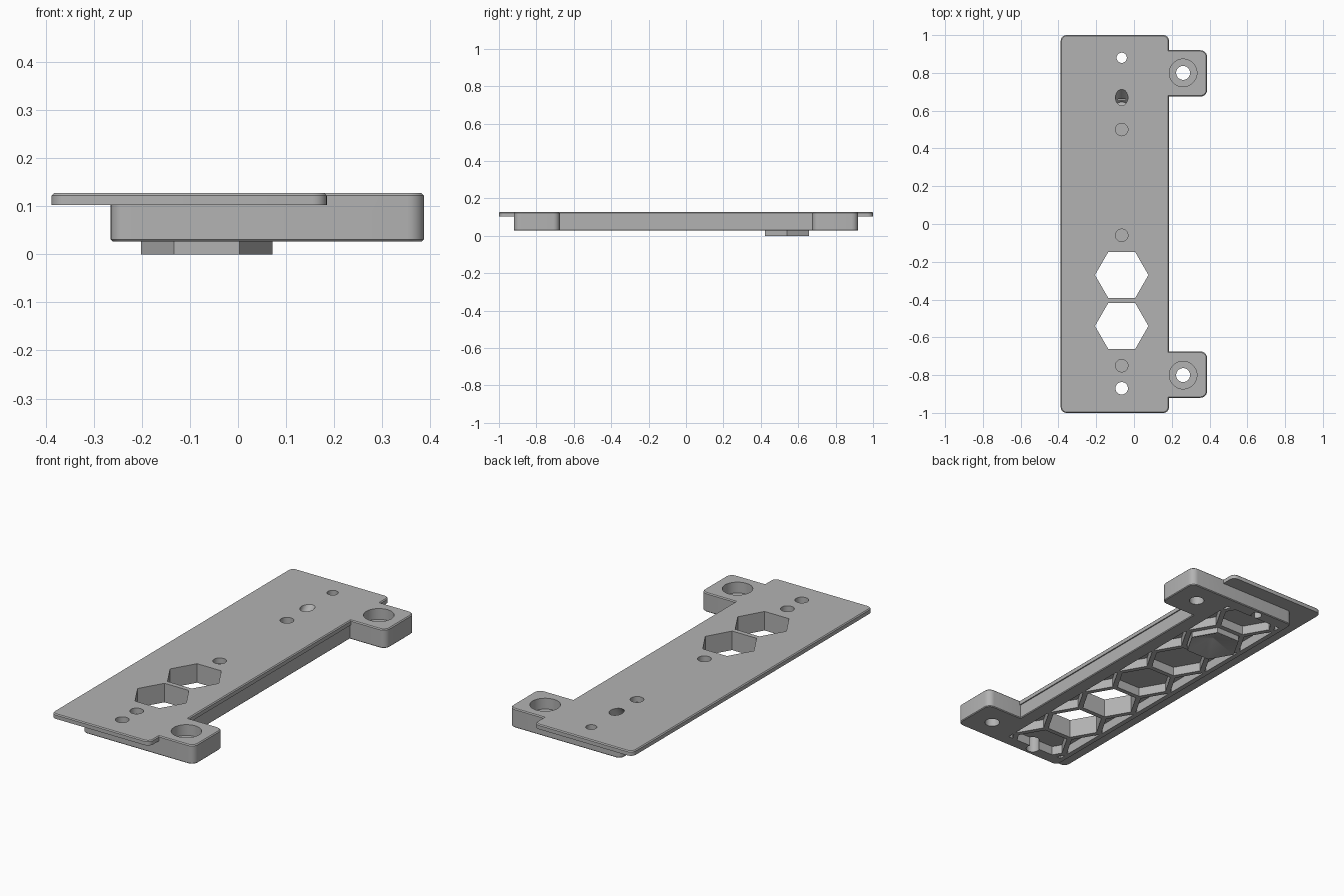
import bpy, bmesh, math
from mathutils import Matrix, Vector

if "Cube" in bpy.data.objects:
    bpy.data.objects.remove(bpy.data.objects["Cube"], do_unlink=True)

grey = bpy.data.materials.new("matte_grey")
grey.use_nodes = True
grey.diffuse_color = (0.45, 0.45, 0.45, 1)
grey.node_tree.nodes["Principled BSDF"].inputs["Base Color"].default_value = (0.45, 0.45, 0.45, 1)

MID = -0.065            # x of the hole line
PITCH = 0.27            # honeycomb spacing
CELL = 0.1415           # honeycomb cell radius
TOP, FLOOR, RIM = 0.127, 0.075, 0.027


def make(name, bm):
    mesh = bpy.data.meshes.new(name)
    bmesh.ops.recalc_face_normals(bm, faces=bm.faces)
    bm.to_mesh(mesh)
    bm.free()
    mesh.materials.append(grey)
    ob = bpy.data.objects.new(name, mesh)
    bpy.context.collection.objects.link(ob)
    return ob


def slab(name, x0, x1, y0, y1, z0, z1, radius=0, top_edge=0, low_edge=0):
    """Box with rounded upright corners and small chamfers."""
    bm = bmesh.new()
    size = Matrix.Diagonal((x1 - x0, y1 - y0, z1 - z0, 1))
    centre = Matrix.Translation(((x0 + x1) / 2, (y0 + y1) / 2, (z0 + z1) / 2))
    bmesh.ops.create_cube(bm, size=1, matrix=centre @ size)
    if radius:
        upright = [e for e in bm.edges if abs(e.verts[0].co.z - e.verts[1].co.z) > 1e-4]
        bmesh.ops.bevel(bm, geom=upright, offset=radius, segments=6, profile=0.5, affect='EDGES')
    for z, width in ((z1, top_edge), (z0, low_edge)):
        if width:
            loop = [e for e in bm.edges if all(abs(v.co.z - z) < 1e-5 for v in e.verts)]
            bmesh.ops.bevel(bm, geom=loop, offset=width, segments=1, affect='EDGES')
    return make(name, bm)


def prism(bm, x, y, z0, z1, radius, sides=32, tip=None, tilt=0):
    """Upright prism; tip gives the radius of its top end."""
    place = Matrix.Translation((x, y, (z0 + z1) / 2)) @ Matrix.Rotation(tilt, 4, 'X')
    bmesh.ops.create_cone(bm, cap_ends=True, segments=sides, radius1=radius,
                          radius2=radius if tip is None else tip, depth=z1 - z0,
                          matrix=place @ Matrix.Rotation(math.pi / 2, 4, 'Z'))


def combine(ob, other, operation):
    mod = ob.modifiers.new("join", 'BOOLEAN')
    mod.operation, mod.solver, mod.object = operation, 'EXACT', other
    bpy.context.view_layer.objects.active = ob
    bpy.ops.object.modifier_apply(modifier=mod.name)
    bpy.data.objects.remove(other, do_unlink=True)


# Body, mounting tabs and cover plate
bracket = slab("mounting_plate", -0.265, 0.179, -0.92, 0.92, RIM, 0.11, 0.03, 0, 0.004)
for side in (-1, 1):
    y0, y1 = sorted((side * 0.675, side * 0.92))
    combine(bracket, slab("tab", 0.08, 0.387, y0, y1, RIM, TOP, 0.035, 0.005, 0.004), 'UNION')
combine(bracket, slab("cover", -0.388, 0.185, -1, 1, 0.102, TOP, 0.03, 0.005), 'UNION')

# Honeycomb pockets underneath, two of them open right through
bm = bmesh.new()
step = PITCH * math.sqrt(3) / 2
rot = math.pi / 6


def hexagon(bm, x, y, z0, z1, radius, tip=None):
    before = set(bm.verts)
    prism(bm, 0, 0, z0, z1, radius, 6, tip)
    new = [v for v in bm.verts if v not in before]
    # turn so that a corner points along x
    far = max(new, key=lambda v: v.co.xy.length)
    turn = Matrix.Rotation(-math.atan2(far.co.y, far.co.x), 4, 'Z')
    bmesh.ops.transform(bm, verts=new, matrix=Matrix.Translation((x, y, 0)) @ turn)


for row in range(-3, 4):
    hexagon(bm, MID, row * PITCH, -0.1, 0.3 if row in (-1, -2) else FLOOR, CELL)
for row in range(-4, 4):
    for side in (-1, 1):
        hexagon(bm, MID + side * step, (row + 0.5) * PITCH, -0.1, FLOOR, CELL)
cells = make("cells", bm)
combine(cells, slab("limit", MID - 0.17, MID + 0.17, -0.855, 0.855, -0.05, 0.25), 'INTERSECT')
combine(bracket, cells, 'DIFFERENCE')

# Hexagonal plug with a hollow pyramid in its underside
bm = bmesh.new()
hexagon(bm, MID, 2 * PITCH, 0, 0.08, 0.137)
combine(bracket, make("plug", bm), 'UNION')
bm = bmesh.new()
hexagon(bm, MID, 2 * PITCH, -0.001, 0.047, 0.13, 0.004)
combine(bracket, make("hollow", bm), 'DIFFERENCE')

# Round holes: through, blind, slanted, and counterbored in the tabs
bm = bmesh.new()
prism(bm, MID, 0.88, -0.1, 0.3, 0.027)
prism(bm, MID, -0.87, -0.1, 0.3, 0.033)
for y in (0.5, -0.06, -0.75):
    prism(bm, MID, y, 0.097, 0.2, 0.033)
prism(bm, MID, 0.67, 0.05, 0.204, 0.033, tilt=-math.radians(40))
for y in (-0.8, 0.8):
    prism(bm, 0.26, y, 0.07, 0.2, 0.073, 48)
combine(bracket, make("bores", bm), 'DIFFERENCE')
bm = bmesh.new()
for y in (-0.8, 0.8):
    prism(bm, 0.26, y, -0.1, 0.3, 0.037)
combine(bracket, make("screw_holes", bm), 'DIFFERENCE')

# Smooth rounded corners, crisp edges
bpy.ops.object.select_all(action='DESELECT')
bracket.select_set(True)
bpy.context.view_layer.objects.active = bracket
bpy.ops.object.shade_smooth_by_angle(angle=math.radians(30))
